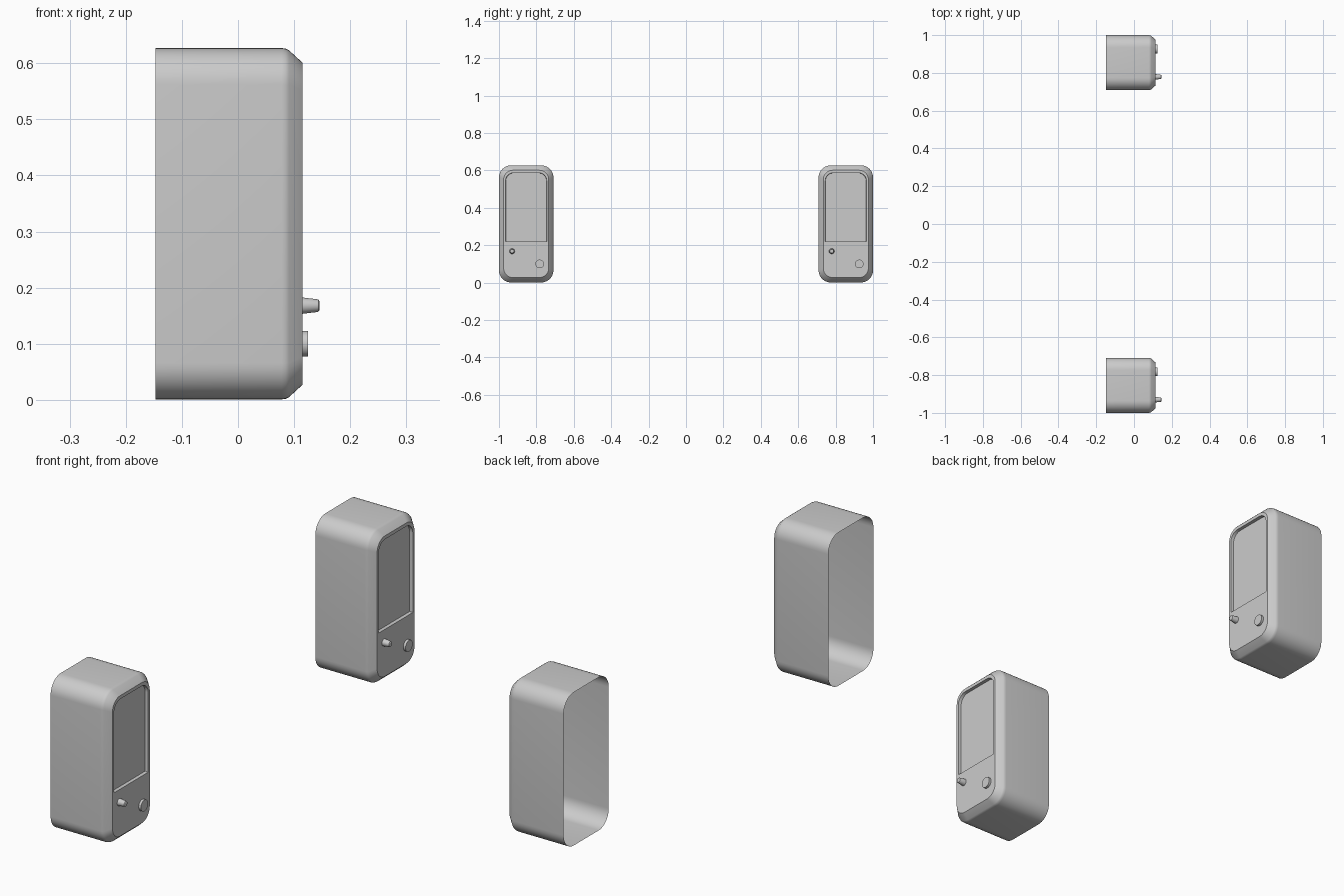
import bpy, bmesh, math

if "Cube" in bpy.data.objects:
    bpy.data.objects.remove(bpy.data.objects["Cube"])

STEPS = 10


def outline(bm, x, yc, half, z0, z1, r_bot, r_top):
    """Rounded rectangle in the y-z plane, counter-clockwise seen from +x."""
    corners = [(half, z0, -1, 1, r_bot), (half, z1, -1, -1, r_top),
               (-half, z1, 1, -1, r_top), (-half, z0, 1, 1, r_bot)]
    ring = []
    for k, (y, z, sy, sz, r) in enumerate(corners):
        for s in range(STEPS + 1):
            a = math.radians(-90 + 90 * k + 90 * s / STEPS)
            ring.append(bm.verts.new((x, yc + y + sy * r + r * math.cos(a),
                                      z + sz * r + r * math.sin(a))))
    return ring


def disc(bm, x, yc, zc, r, n=24):
    return [bm.verts.new((x, yc + r * math.cos(2 * math.pi * i / n),
                          zc + r * math.sin(2 * math.pi * i / n))) for i in range(n)]


def loft(name, bm, rings):
    """Join the rings back to front and cap the front."""
    for a, b in zip(rings, rings[1:]):
        n = len(a)
        for i in range(n):
            j = (i + 1) % n
            bm.faces.new((a[i], a[j], b[j], b[i]))
    bm.faces.new(rings[-1])
    me = bpy.data.meshes.new(name)
    bm.to_mesh(me)
    bm.free()
    ob = bpy.data.objects.new(name, me)
    bpy.context.collection.objects.link(ob)
    bpy.ops.object.select_all(action='DESELECT')
    ob.select_set(True)
    bpy.context.view_layer.objects.active = ob
    bpy.ops.object.shade_smooth_by_angle(angle=math.radians(30))


for side, yc in (("left", -0.8545), ("right", 0.8545)):
    # cabinet: open back, chamfered front, recessed grille panel
    bm = bmesh.new()
    sections = [(-0.147, 0.1455, 0.001, 0.627, 0.065, 0.065),
                (0.078, 0.1455, 0.001, 0.627, 0.065, 0.065),
                (0.085, 0.1445, 0.002, 0.626, 0.064, 0.064),
                (0.091, 0.1415, 0.005, 0.623, 0.061, 0.061),
                (0.115, 0.1205, 0.027, 0.601, 0.050, 0.050),
                (0.115, 0.1100, 0.219, 0.587, 0.001, 0.042),
                (0.102, 0.1085, 0.2205, 0.5855, 0.001, 0.041)]
    loft(side + "_cabinet", bm,
         [outline(bm, x, yc, h, a, b, rb, rt) for x, h, a, b, rb, rt in sections])

    # tapered volume knob
    bm = bmesh.new()
    loft(side + "_knob", bm, [disc(bm, x, yc - 0.0755, 0.168, r) for x, r in
         ((0.115, 0.0145), (0.140, 0.0115), (0.1435, 0.0105), (0.145, 0.008))])

    # round power button
    bm = bmesh.new()
    loft(side + "_button", bm, [disc(bm, x, yc + 0.072, 0.100, 0.023, 32)
                                for x in (0.115, 0.125)])
